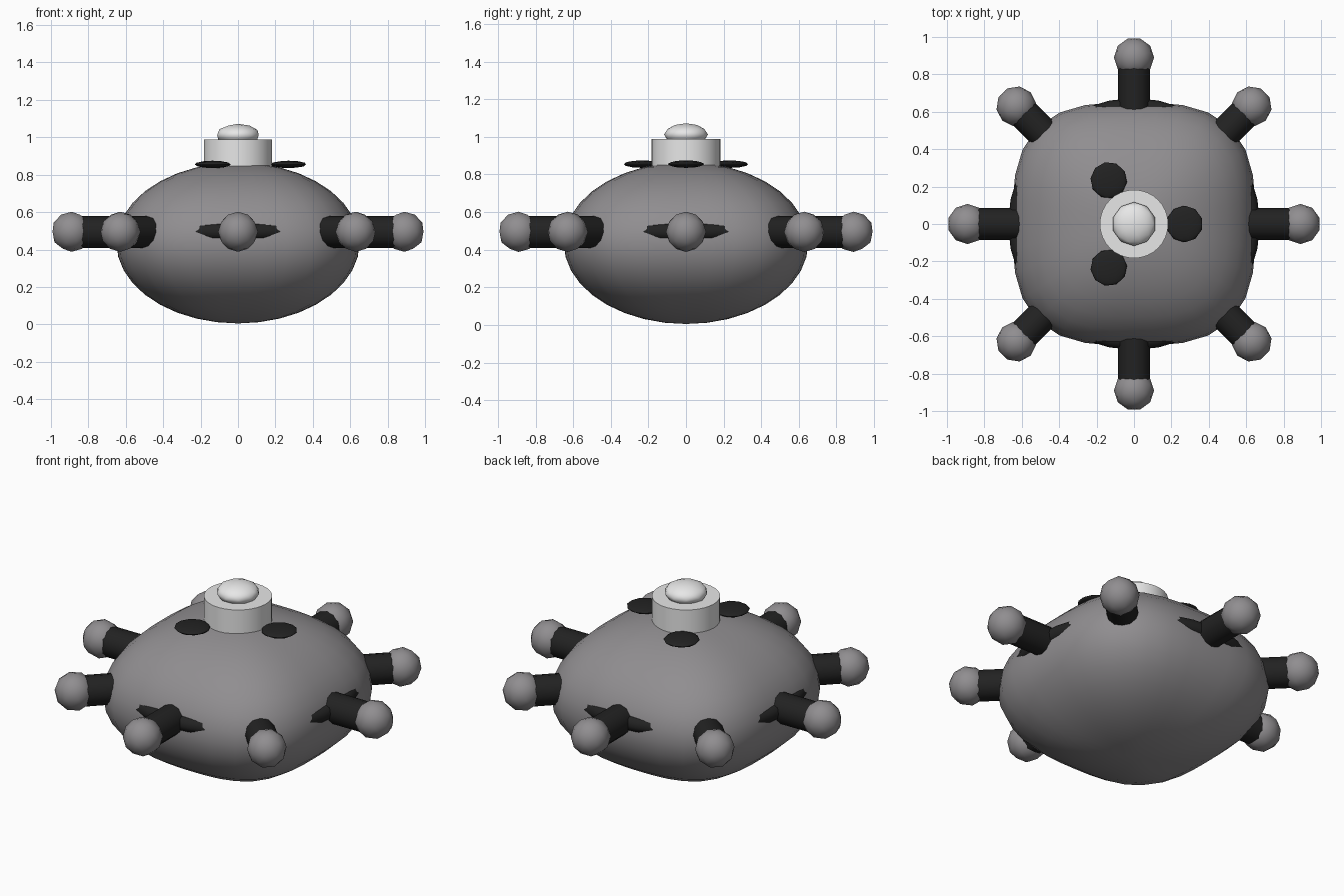
import bpy, math
from math import sin, cos, pi

if "Cube" in bpy.data.objects:
    bpy.data.objects.remove(bpy.data.objects["Cube"])


def material(name, r, g, b):
    m = bpy.data.materials.new(name)
    m.diffuse_color = (r, g, b, 1)
    m.use_nodes = True
    m.node_tree.nodes["Principled BSDF"].inputs["Base Color"].default_value = m.diffuse_color
    return m


GREY = material("mid_grey", 0.28, 0.27, 0.28)
DARK = material("near_black", 0.016, 0.016, 0.016)
WHITE = material("off_white", 0.8, 0.8, 0.8)


def finish(name, mat, angle=60):
    ob = bpy.context.object
    ob.name = name
    ob.data.materials.append(mat)
    bpy.ops.object.shade_smooth_by_angle(angle=math.radians(angle))
    return ob


def ball(name, mat, loc, size, turn=0):
    bpy.ops.mesh.primitive_ico_sphere_add(subdivisions=2, radius=1, location=loc,
                                          rotation=(0, 0, turn))
    bpy.context.object.scale = size
    return finish(name, mat)


# Body: elliptical in profile, rounded square in plan
bpy.ops.mesh.primitive_uv_sphere_add(segments=32, ring_count=18, radius=1,
                                     location=(0, 0, 0.435))
for v in bpy.context.object.data.vertices:
    a = math.atan2(v.co.y, v.co.x)
    k = (abs(cos(a)) ** 3 + abs(sin(a)) ** 3) ** (-1 / 3)
    v.co.x *= 0.65 * k
    v.co.y *= 0.65 * k
    v.co.z *= 0.43
finish("body", GREY)

# Round belt that only emerges on the four flat sides
bpy.ops.mesh.primitive_torus_add(major_segments=32, minor_segments=8, major_radius=0.628,
                                 minor_radius=0.045, location=(0, 0, 0.495))
finish("belt", DARK)

# Eight arms with ball ends
for i in range(8):
    a = i * pi / 4
    mid = 0.63
    bpy.ops.mesh.primitive_cylinder_add(vertices=12, radius=0.085, depth=0.42,
                                        location=(mid * cos(a), mid * sin(a), 0.493),
                                        rotation=(0, pi / 2, a))
    finish(f"arm_{i + 1}", DARK, 40)
    ball(f"arm_ball_{i + 1}", GREY, (0.89 * cos(a), 0.89 * sin(a), 0.495),
         (0.107, 0.107, 0.107), a)

# Three flattened studs around the collar
for i in range(3):
    a = i * 2 * pi / 3
    ball(f"top_stud_{i + 1}", DARK, (0.27 * cos(a), 0.27 * sin(a), 0.855),
         (0.098, 0.098, 0.02), a)

# Collar and cap
bpy.ops.mesh.primitive_cylinder_add(vertices=32, radius=0.183, depth=0.2,
                                    location=(0, 0, 0.888))
finish("collar", WHITE, 40)
ball("cap", WHITE, (0, 0, 1.012), (0.117, 0.117, 0.06))
